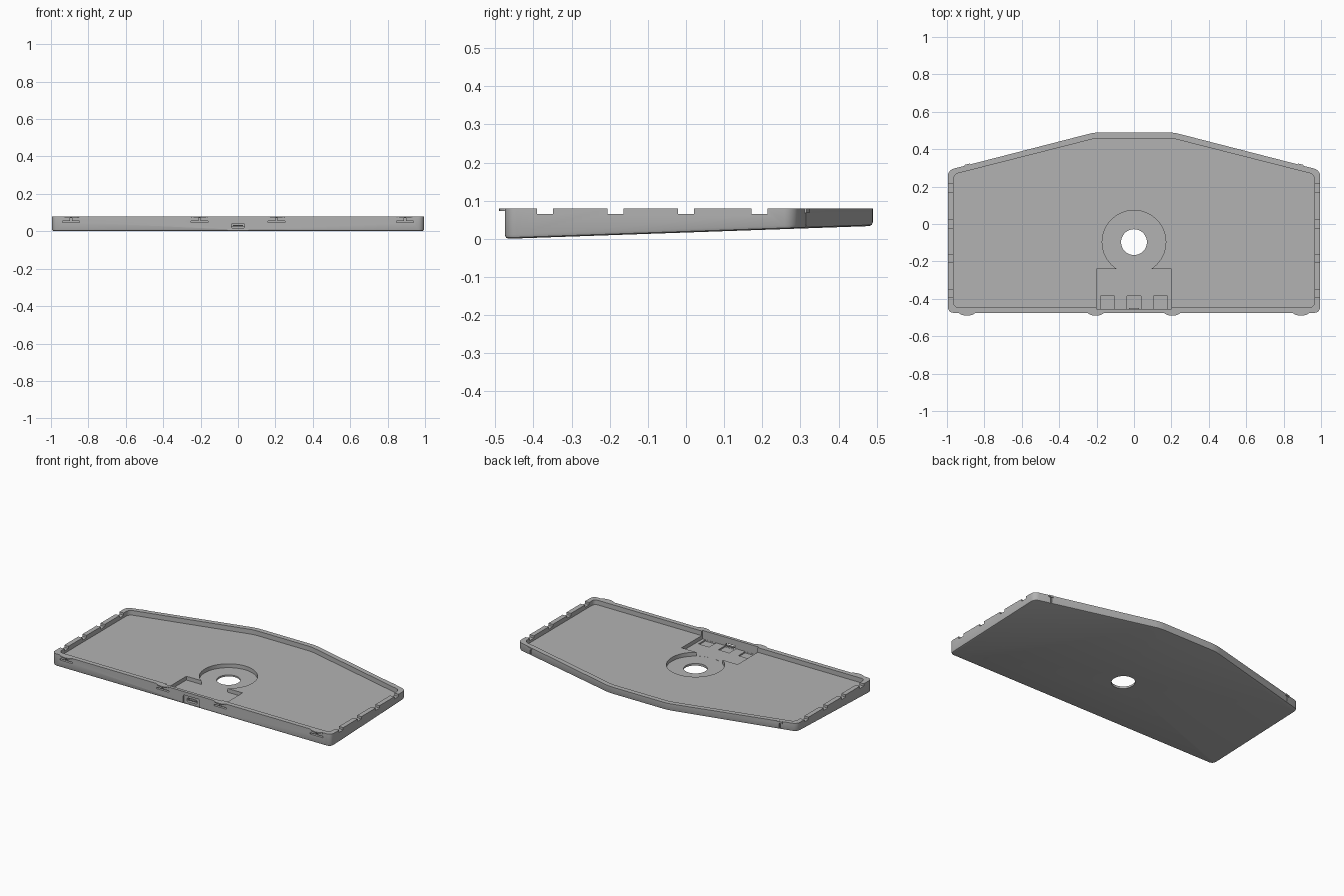
import bpy, bmesh, math
from mathutils import Matrix, Vector

cube = bpy.data.objects.get("Cube")
if cube:
    bpy.data.objects.remove(cube, do_unlink=True)

grey = bpy.data.materials.new("plain grey")
grey.use_nodes = True
COLOUR = (0.45, 0.45, 0.45, 1)
grey.diffuse_color = COLOUR
grey.node_tree.nodes["Principled BSDF"].inputs["Base Color"].default_value = COLOUR


def finish(bm, name):
    bmesh.ops.recalc_face_normals(bm, faces=bm.faces)
    mesh = bpy.data.meshes.new(name)
    bm.to_mesh(mesh)
    bm.free()
    mesh.materials.append(grey)
    ob = bpy.data.objects.new(name, mesh)
    bpy.context.collection.objects.link(ob)
    return ob


def prism(outline, low, high, radius=0.0):
    """Extruded outline with rounded corners."""
    bm = bmesh.new()
    bm.faces.new([bm.verts.new((x, y, low)) for x, y in outline])
    if radius:
        bmesh.ops.bevel(bm, geom=bm.verts[:], offset=radius, segments=5,
                        profile=0.5, affect='VERTICES')
    grown = bmesh.ops.extrude_face_region(bm, geom=bm.faces[:])
    top = [v for v in grown["geom"] if isinstance(v, bmesh.types.BMVert)]
    bmesh.ops.translate(bm, verts=top, vec=(0, 0, high - low))
    return bm


def box(x, y, z, angle=0):
    """Box from three ranges, turned about its own centre."""
    bm = bmesh.new()
    size = [b - a for a, b in (x, y, z)]
    mid = Vector([(a + b) / 2 for a, b in (x, y, z)])
    bmesh.ops.create_cube(bm, size=1, matrix=Matrix.Translation(mid)
                          @ Matrix.Rotation(angle, 4, 'Z') @ Matrix.Diagonal((*size, 1)))
    return bm


def disc(x, y, low, high, radius, sides=64):
    bm = bmesh.new()
    bmesh.ops.create_cone(bm, cap_ends=True, segments=sides, radius1=radius, radius2=radius,
                          depth=high - low, matrix=Matrix.Translation((x, y, (low + high) / 2)))
    return bm


def shell(half, front, shoulder, back, back_half):
    right = [(back_half, back), (half, shoulder), (half, front)]
    return right + [(-x, y) for x, y in reversed(right)]


TOP, FLOOR, RECESS = 0.08, 0.05, 0.025

# Tray body: rounded outline, sloping underside with a small bevel
bm = prism(shell(0.995, -0.475, 0.288, 0.49, 0.21), 0, TOP, 0.03)
for v in bm.verts:
    if v.co.z < 0.01:
        v.co.z = (v.co.y + 0.475) * 0.035
bm.normal_update()
under = [e for e in bm.edges if all(v.co.z < 0.06 for v in e.verts)]
bmesh.ops.bevel(bm, geom=under, offset=0.01, segments=2, profile=0.5, affect='EDGES')
tray = finish(bm, "tray")

# Inner cavity, round well with its hole, and the rectangular bay at the front
cuts = [
    prism(shell(0.965, -0.445, 0.265, 0.458, 0.205), FLOOR, 0.2, 0.025),
    disc(0, -0.097, RECESS, 0.15, 0.17),
    disc(0, -0.097, -0.1, 0.15, 0.069),
    box((-0.2, 0.2), (-0.455, -0.24), (RECESS + 0.0005, 0.15)),
]
# Pockets in the bay
for x in (-0.142, 0, 0.142):
    cuts.append(box((x - 0.038, x + 0.038), (-0.454, -0.385), (0.017, 0.1)))
# Port: shallow frame and through slot
for w, low, high, depth in ((0.058, 0.004, 0.058, -0.467), (0.036, 0.018, 0.042, -0.44)):
    bm = prism([(-w, low), (w, low), (w, high), (-w, high)], 0, 0.06, 0.008)
    bm.transform(Matrix.Translation((0, depth, 0)) @ Matrix.Rotation(math.pi / 2, 4, 'X'))
    cuts.append(bm)
# Notches in the top of both side walls
for side in (-1, 1):
    for y in (-0.37, -0.185, 0, 0.193):
        xs = sorted((side * 0.95, side * 1.05))
        cuts.append(box(xs, (y - 0.021, y + 0.021), (0.065, 0.12)))
# Slots and stems below the front tabs
TABS = (-0.893, -0.205, 0.205, 0.893)
for x in TABS:
    cuts.append(box((x - 0.045, x + 0.045), (-0.5, -0.46), (0.047, 0.056)))
    cuts.append(box((x - 0.005, x + 0.005), (-0.5, -0.46), (0.05, 0.072)))
# Thin slits in the slanted back walls
SLANT = math.atan2(0.202, 0.785)
for side in (-1, 1):
    x = side * 0.89
    cuts.append(box((x - 0.004, x + 0.004), (0.303, 0.335), (0.034, 0.07), -side * SLANT))

for i, bm in enumerate(cuts):
    cutter = finish(bm, f"cutter_{i}")
    cutter.hide_render = True
    mod = tray.modifiers.new("cut", 'BOOLEAN')
    mod.operation, mod.solver, mod.object = 'DIFFERENCE', 'EXACT', cutter
    bpy.context.view_layer.objects.active = tray
    bpy.ops.object.modifier_apply(modifier=mod.name)
    bpy.data.objects.remove(cutter, do_unlink=True)

# Small tabs on the front rim and the slanted back walls
for i, x in enumerate(TABS):
    arc = [(x + 0.045 * math.cos(a), -0.47 - 0.02 * math.sin(a))
           for a in (k * math.pi / 8 for k in range(9))]
    finish(prism(arc, 0.073, TOP), f"front_tab_{i + 1}")
for side, label in ((-1, "right"), (1, "left")):
    x = side * 0.89
    finish(box((x - 0.016, x + 0.016), (0.305, 0.32), (0.068, 0.079), -side * SLANT),
           f"back_tab_{label}")

# Port tongue
finish(box((-0.027, 0.027), (-0.464, -0.45), (0.027, 0.033)), "port_tongue")

# Smooth shading with sharp edges kept
bpy.ops.object.select_all(action='DESELECT')
tray.select_set(True)
bpy.context.view_layer.objects.active = tray
bpy.ops.object.shade_smooth_by_angle(angle=math.radians(30))
